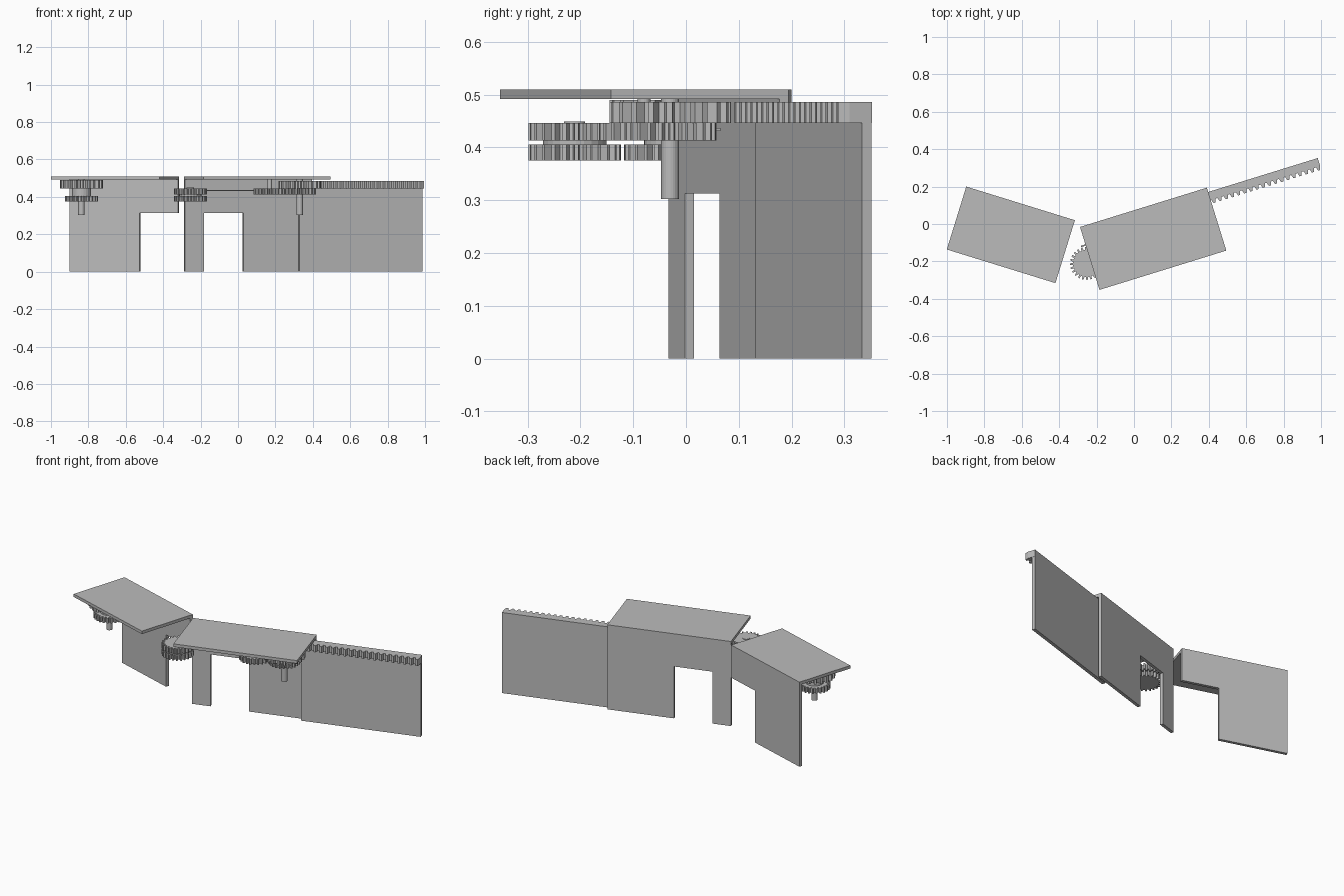
import bpy, bmesh, math
from mathutils import Matrix

cube = bpy.data.objects.get("Cube")
if cube:
    bpy.data.objects.remove(cube)

grey = bpy.data.materials.new("plain grey")
grey.use_nodes = True
grey.diffuse_color = (0.5, 0.5, 0.5, 1)
grey.node_tree.nodes["Principled BSDF"].inputs["Base Color"].default_value = (0.5, 0.5, 0.5, 1)

# Each bay is built in its own frame: u along the wall, v towards the back
ANGLE = math.radians(17.2)
LEFT_BAY = Matrix.Translation((0.1025, -0.079, 0)) @ Matrix.Rotation(ANGLE, 4, 'Z')
RIGHT_BAY = Matrix.Translation((-0.6585, -0.058, 0)) @ Matrix.Rotation(-ANGLE, 4, 'Z')


def prism(name, outline, low, high, frame, axis='Z'):
    """Extrude an outline: upwards (axis Z, outline in u,v) or backwards (axis Y, outline in u,z)."""
    bm = bmesh.new()
    if axis == 'Z':
        verts = [bm.verts.new((a, b, low)) for a, b in outline]
        push = (0, 0, high - low)
    else:
        verts = [bm.verts.new((a, low, b)) for a, b in outline]
        push = (0, high - low, 0)
    face = bm.faces.new(verts)
    new = bmesh.ops.extrude_face_region(bm, geom=[face], use_keep_orig=True)
    moved = [g for g in new["geom"] if isinstance(g, bmesh.types.BMVert)]
    bmesh.ops.translate(bm, verts=moved, vec=push)
    bmesh.ops.recalc_face_normals(bm, faces=bm.faces)
    mesh = bpy.data.meshes.new(name)
    bm.to_mesh(mesh)
    bm.free()
    mesh.materials.append(grey)
    obj = bpy.data.objects.new(name, mesh)
    obj.matrix_world = frame
    bpy.context.collection.objects.link(obj)
    return obj


def box(name, u0, u1, v0, v1, z0, z1, frame):
    return prism(name, [(u0, v0), (u1, v0), (u1, v1), (u0, v1)], z0, z1, frame)


def disc(name, u, v, radius, z0, z1, frame, sides=24):
    ring = [(u + radius * math.cos(math.tau * i / sides),
             v + radius * math.sin(math.tau * i / sides)) for i in range(sides)]
    return prism(name, ring, z0, z1, frame)


def gear(name, u, v, radius, teeth, z0, z1, frame, depth=0.016):
    """Spur gear with tapered teeth."""
    ring = []
    for i in range(teeth):
        for part, r in ((-0.32, radius - depth), (-0.16, radius),
                        (0.16, radius), (0.32, radius - depth)):
            a = math.tau * (i + part) / teeth
            ring.append((u + r * math.cos(a), v + r * math.sin(a)))
    return prism(name, ring, z0, z1, frame)


# Roof plates
TOP, UNDER = 0.51, 0.492
HALF = 0.176
THICK = 0.018
box("left_roof", -0.355, 0.355, -HALF, HALF, UNDER, TOP, LEFT_BAY)
box("right_roof", -0.304, 0.304, -HALF, HALF, UNDER, TOP, RIGHT_BAY)

# Back walls with doorway openings
DOOR_TOP = 0.313
prism("left_wall", [(-0.355, 0), (-0.25, 0), (-0.25, DOOR_TOP), (-0.028, DOOR_TOP), (-0.028, 0),
                    (0.355, 0), (0.355, UNDER), (-0.355, UNDER)],
      HALF - THICK, HALF, LEFT_BAY, 'Y')
prism("right_wall", [(-0.304, 0), (0.09, 0), (0.09, DOOR_TOP), (0.304, DOOR_TOP),
                     (0.304, UNDER), (-0.304, UNDER)],
      HALF - THICK, HALF, RIGHT_BAY, 'Y')

# Sliding door with a toothed rack along its top
UP0, UP1 = 0.446, 0.486
box("sliding_door", 0.279, 0.966, 0.133, 0.152, 0, UP0, LEFT_BAY)
start, end, count = 0.279, 0.968, 20
pitch = (end - start) / count
rack = [(end, 0.152), (start, 0.152)]
for i in range(count):
    u = start + i * pitch
    rack += [(u, 0.107), (u + 0.3 * pitch, 0.107), (u + 0.48 * pitch, 0.087), (u + 0.82 * pitch, 0.087)]
rack.append((end, 0.107))
prism("door_rack", rack, UP0, UP1, LEFT_BAY)

# Gear train of the left bay
ROW = -0.0205
MID0, LOW0, LOW1 = 0.413, 0.375, 0.406
gear("rack_drive_gear", 0.232, ROW, 0.115, 20, UP0, UP1, LEFT_BAY, 0.02)
gear("rack_lower_gear", 0.232, ROW, 0.088, 24, MID0, UP0, LEFT_BAY)
disc("rack_shaft", 0.232, ROW, 0.017, 0.302, UNDER, LEFT_BAY)
gear("idler_gear", 0.064, ROW, 0.088, 24, MID0, UP0, LEFT_BAY)
disc("idler_shaft", 0.064, ROW, 0.012, MID0, UNDER, LEFT_BAY)
box("link_bar", -0.38, 0.232, 0.071, 0.079, 0.431, 0.437, LEFT_BAY)

# Double gear between the two bays
gear("joint_upper_gear", -0.38, ROW, 0.088, 24, MID0, UP0, LEFT_BAY)
gear("joint_lower_gear", -0.38, ROW, 0.088, 24, LOW0, LOW1, LEFT_BAY)
disc("joint_hub", -0.38, ROW, 0.06, LOW1, MID0, LEFT_BAY)
disc("joint_shaft", -0.38, ROW, 0.02, LOW0, 0.449, LEFT_BAY)

# Gear stack of the right bay
gear("right_drive_gear", -0.179, -0.026, 0.115, 20, UP0, UP1 + 0.004, RIGHT_BAY, 0.02)
gear("right_lower_gear", -0.179, -0.026, 0.088, 24, LOW0, LOW1, RIGHT_BAY)
disc("right_hub", -0.179, -0.026, 0.05, LOW1, UP0, RIGHT_BAY)
disc("right_shaft", -0.179, -0.026, 0.017, 0.302, UNDER, RIGHT_BAY)
